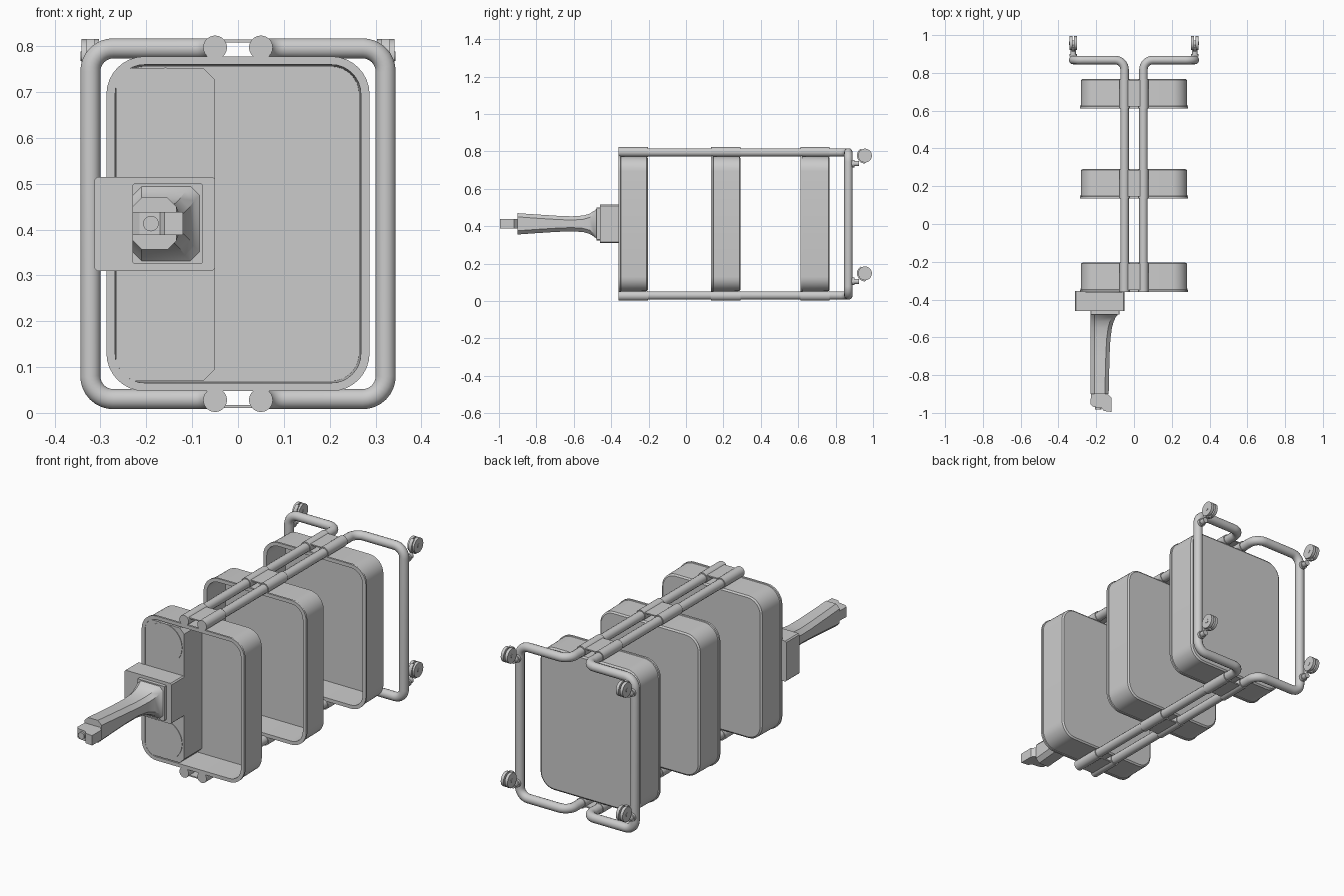
import bpy, bmesh, math
from mathutils import Vector

if "Cube" in bpy.data.objects:
    bpy.data.objects.remove(bpy.data.objects["Cube"])

CZ = 0.4125   # mid height, the mirror plane of the cart


def loft(name, rings, angle=35):
    """Skin a list of equal-length rings and cap both ends."""
    bm = bmesh.new()
    vs = [[bm.verts.new(p) for p in r] for r in rings]
    n = len(vs[0])
    for a, b in zip(vs, vs[1:]):
        for i in range(n):
            j = (i + 1) % n
            bm.faces.new((a[i], a[j], b[j], b[i]))
    bm.faces.new(vs[0])
    bm.faces.new(vs[-1])
    bmesh.ops.recalc_face_normals(bm, faces=bm.faces)
    me = bpy.data.meshes.new(name)
    bm.to_mesh(me)
    bm.free()
    ob = bpy.data.objects.new(name, me)
    bpy.context.collection.objects.link(ob)
    smooth(ob, angle)
    return ob


def smooth(ob, angle=35):
    bpy.ops.object.select_all(action='DESELECT')
    ob.select_set(True)
    bpy.context.view_layer.objects.active = ob
    bpy.ops.object.shade_smooth_by_angle(angle=math.radians(angle))


def round_rect(y, hx, hz, r, seg=8):
    pts = []
    for k, (sx, sz) in enumerate(((1, 1), (-1, 1), (-1, -1), (1, -1))):
        for i in range(seg + 1):
            a = math.pi / 2 * (k + i / seg)
            pts.append((sx * (hx - r) + r * math.cos(a), y,
                        CZ + sz * (hz - r) + r * math.sin(a)))
    return pts


def chamfer_rect(y, x0, x1, z0, z1, c):
    return [(x0 + c, y, z0), (x1 - c, y, z0), (x1, y, z0 + c), (x1, y, z1 - c),
            (x1 - c, y, z1), (x0 + c, y, z1), (x0, y, z1 - c), (x0, y, z0 + c)]


def block(name, x0, x1, y0, y1, z0, z1, c=0.004):
    return loft(name, [chamfer_rect(y, x0, x1, z0, z1, c) for y in (y0, y1)], 20)


def cyl(name, p, q, r, n=24):
    p, q = Vector(p), Vector(q)
    bpy.ops.mesh.primitive_cylinder_add(vertices=n, radius=r, depth=(q - p).length,
                                        location=(p + q) / 2)
    ob = bpy.context.object
    ob.name = name
    ob.rotation_euler = (q - p).to_track_quat('Z', 'Y').to_euler()
    smooth(ob)
    return ob


def tube(name, pts, bend, r):
    """Bent tube with filleted corners."""
    pts = [Vector(p) for p in pts]
    path = [pts[0]]
    for a, b, c in zip(pts, pts[1:], pts[2:]):
        u, v = (a - b).normalized(), (c - b).normalized()
        centre = b + (u + v) * bend
        for i in range(9):
            t = math.pi / 2 * i / 8
            path.append(centre - v * bend * math.cos(t) - u * bend * math.sin(t))
    path.append(pts[-1])
    cu = bpy.data.curves.new(name, 'CURVE')
    cu.dimensions = '3D'
    cu.bevel_depth, cu.bevel_resolution, cu.use_fill_caps = r, 5, True
    sp = cu.splines.new('POLY')
    sp.points.add(len(path) - 1)
    for s, p in zip(sp.points, path):
        s.co = (*p, 1)
    ob = bpy.data.objects.new(name, cu)
    bpy.context.collection.objects.link(ob)
    bpy.ops.object.select_all(action='DESELECT')
    ob.select_set(True)
    bpy.context.view_layer.objects.active = ob
    bpy.ops.object.convert(target='MESH')
    smooth(bpy.context.object, 40)


# frame: one continuous bent tube per side
for side, s in (("left", -1), ("right", 1)):
    tube(side + "_frame_tube",
         [(0.05 * s, -0.355, 0.795), (0.05 * s, 0.868, 0.795), (0.322 * s, 0.868, 0.795),
          (0.322 * s, 0.868, 0.03), (0.05 * s, 0.868, 0.03), (0.05 * s, -0.355, 0.03)],
         0.05, 0.0225)

# open trays with rim flange, and brackets joining them to the tubes
for n, y in enumerate((-0.36, 0.135, 0.612)):
    loft(f"tray_{n}", [
        round_rect(y + 0.156, 0.272, 0.352, 0.07), round_rect(y + 0.15, 0.28, 0.36, 0.078),
        round_rect(y + 0.012, 0.282, 0.362, 0.08), round_rect(y + 0.010, 0.287, 0.365, 0.083),
        round_rect(y, 0.287, 0.365, 0.083), round_rect(y, 0.268, 0.347, 0.064),
        round_rect(y + 0.144, 0.264, 0.343, 0.06)])
    for tag, z, plate in (("top", 0.797, 0.811), ("bottom", 0.028, 0.014)):
        for s in (-1, 1):
            cyl(f"{tag}_sleeve", (0.05 * s, y, z), (0.05 * s, y + 0.156, z), 0.026)
        block(f"{tag}_bracket_plate", -0.05, 0.05, y + 0.01, y + 0.15,
              plate - 0.003, plate + 0.003, 0.001)

# storage insert in the first tray with two round lids
loft("tray_insert", [chamfer_rect(y, -0.266, -0.05, 0.07, 0.752, 0.025)
                     for y in (-0.215, -0.359)], 20)
for z in (0.168, 0.655):
    cyl("round_lid", (-0.158, -0.35, z), (-0.158, -0.362, z), 0.098, 32)

# handle mount box
block("handle_mount", -0.313, -0.05, -0.46, -0.355, 0.31, 0.515, 0.006)
block("handle_base", -0.23, -0.077, -0.478, -0.455, 0.325, 0.50, 0.003)

# flared handle: y, right edge, half height
profile = ((-0.474, -0.08, 0.085), (-0.49, -0.095, 0.07), (-0.515, -0.107, 0.054),
           (-0.55, -0.117, 0.044), (-0.61, -0.125, 0.04), (-0.69, -0.129, 0.043),
           (-0.80, -0.132, 0.050), (-0.90, -0.134, 0.057))
loft("handle", [chamfer_rect(y, -0.23, x1, 0.413 - h, 0.413 + h, 0.02)
                for y, x1, h in profile])

# handle tip with a button
tip = ((-0.228, -0.895), (-0.23, -0.955), (-0.215, -0.968), (-0.17, -0.975),
       (-0.16, -0.99), (-0.12, -0.995), (-0.12, -0.92), (-0.145, -0.895))
loft("handle_tip", [[(x, y, z) for x, y in tip] for z in (0.388, 0.438)], 20)
cyl("tip_button", (-0.19, -0.96, 0.413), (-0.19, -0.982, 0.413), 0.017, 20)

# casters: stem, hood and twin wheels, all trailing upward
for s in (-1, 1):
    for z in (0.735, 0.105):
        x, wy, wz = 0.322 * s, 0.957, z + 0.043
        cyl("caster_stem", (x, 0.88, z), (x, 0.925, z), 0.014, 16)
        cyl("caster_collar", (x, 0.888, z), (x, 0.9, z), 0.02, 16)
        for d in (-1, 1):
            cyl("caster_wheel", (x + 0.004 * d, wy, wz), (x + 0.019 * d, wy, wz), 0.037)
        cyl("caster_axle", (x - 0.021, wy, wz), (x + 0.021, wy, wz), 0.01, 16)
        hood = [(0.043 * math.cos(a), 0.043 * math.sin(a))
                for a in (math.radians(120 + 15 * i) for i in range(11))]
        hood += [(0.015, -0.02), (0.015, 0.01), (-0.01, 0.015)]
        loft("caster_hood", [[(x + d, wy + u, wz + v) for u, v in hood]
                             for d in (-0.009, 0.009)])
